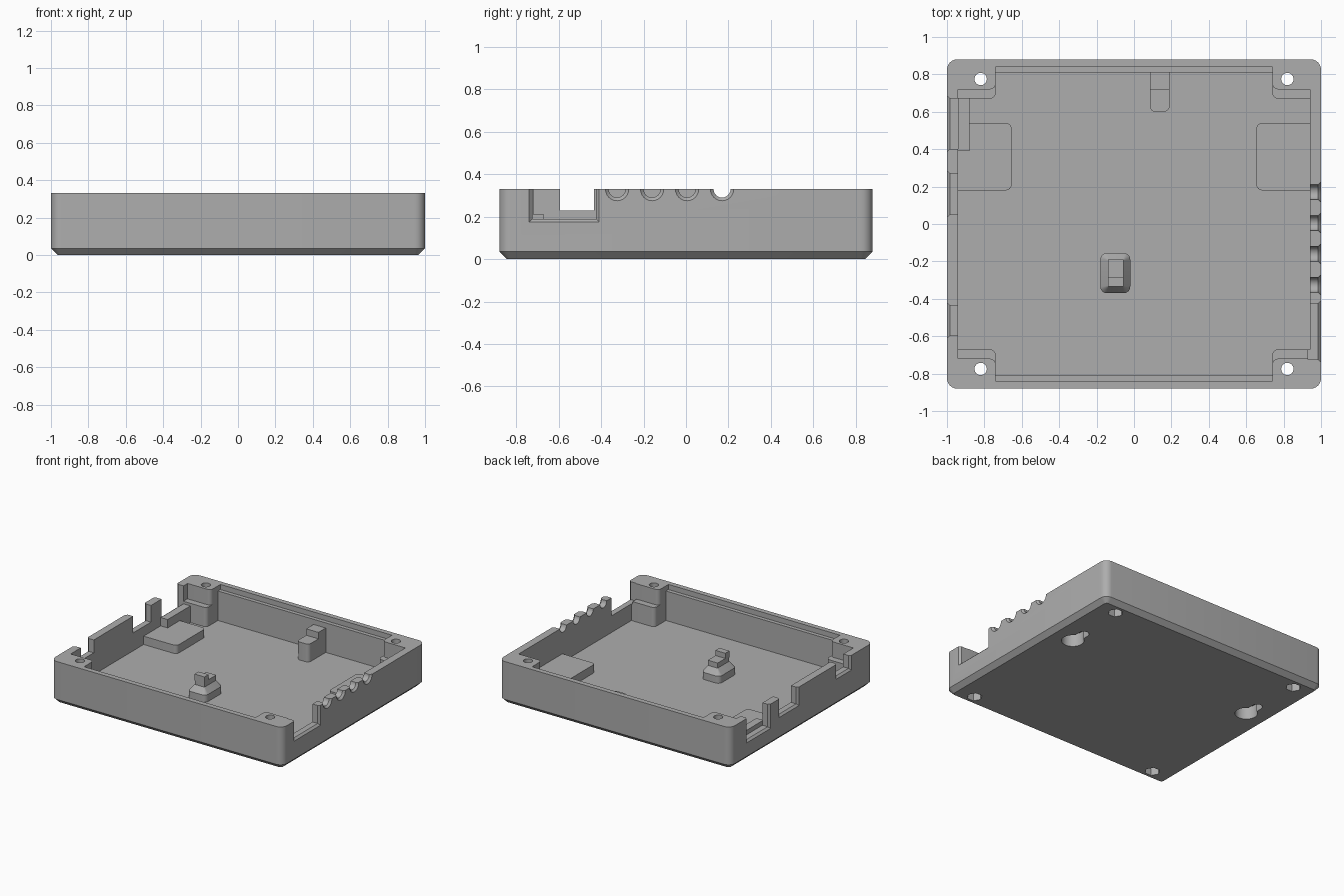
import bpy, bmesh, math

if "Cube" in bpy.data.objects:
    bpy.data.objects.remove(bpy.data.objects["Cube"], do_unlink=True)

grey = bpy.data.materials.new("light_grey")
grey.use_nodes = True
grey.diffuse_color = (0.42, 0.42, 0.42, 1)
grey.node_tree.nodes["Principled BSDF"].inputs["Base Color"].default_value = (0.42, 0.42, 0.42, 1)

TOP, FLOOR, OVER = 0.33, 0.06, 0.4


def loft(name, rings):
    """Closed solid through matching rings of points."""
    bm = bmesh.new()
    loops = [[bm.verts.new(p) for p in ring] for ring in rings]
    for a, b in zip(loops, loops[1:]):
        for i in range(len(a)):
            j = (i + 1) % len(a)
            bm.faces.new((a[i], a[j], b[j], b[i]))
    bm.faces.new(loops[0])
    bm.faces.new(loops[-1])
    bmesh.ops.recalc_face_normals(bm, faces=bm.faces)
    mesh = bpy.data.meshes.new(name)
    bm.to_mesh(mesh)
    bm.free()
    mesh.materials.append(grey)
    ob = bpy.data.objects.new(name, mesh)
    bpy.context.collection.objects.link(ob)
    return ob


def arc(cx, cy, r, start, end, n=6):
    angles = [math.radians(start + (end - start) * i / n) for i in range(n + 1)]
    return [(cx + r * math.cos(a), cy + r * math.sin(a)) for a in angles]


def rounded(x0, x1, y0, y1, r):
    return (arc(x1 - r, y1 - r, r, 0, 90) + arc(x0 + r, y1 - r, r, 90, 180)
            + arc(x0 + r, y0 + r, r, 180, 270) + arc(x1 - r, y0 + r, r, 270, 360))


def rect(x0, x1, y0, y1):
    return [(x0, y0), (x1, y0), (x1, y1), (x0, y1)]


def at(points, z):
    return [(x, y, z) for x, y in points]


def prism(name, points, z0, z1):
    return loft(name, [at(points, z0), at(points, z1)])


def circle(cx, cy, r, n=24):
    return arc(cx, cy, r, 0, 360 * (n - 1) / n, n - 1)


def cross(xs, ys, xp, yb, r=0.03):
    """Cavity outline leaving a rounded post in each corner."""
    quarter = [(xs, ys)] + arc(xp + r, ys + r, r, 270, 180) + [(xp, yb)]
    mirror = [(-x, y) for x, y in reversed(quarter)]
    half = quarter + mirror
    return half + [(-x, -y) for x, y in half]


def cut(target, cutters):
    """Subtract the cutters in turn and bake the result."""
    for c in cutters:
        c.hide_render = True
        mod = target.modifiers.new("cut", 'BOOLEAN')
        mod.operation, mod.solver, mod.object = 'DIFFERENCE', 'EXACT', c
    deps = bpy.context.evaluated_depsgraph_get()
    target.data = bpy.data.meshes.new_from_object(target.evaluated_get(deps))
    target.modifiers.clear()
    for c in cutters:
        bpy.data.objects.remove(c, do_unlink=True)


def notch(side, y0, y1, z0, flare=0.015):
    """Rectangular side opening, chamfered on the outside."""
    rings = []
    for x, g in ((0.93, 0), (1 - flare, 0), (1 + flare, 2 * flare)):
        rings.append([(side * x, y, z) for y, z in rect(y0 - g, y1 + g, z0 - g, OVER)])
    return loft("notch_cutter", rings)


def cable_notch(y):
    """Half-round side opening, chamfered on the outside."""
    rings = []
    for x, r in ((0.93, 0.04), (0.985, 0.04), (1.015, 0.07)):
        rings.append([(x, a, b) for a, b in circle(y, TOP, r)])
    return loft("cable_cutter", rings)


def keyhole(side):
    x, y = side * 0.8, 0.28
    return [prism("keyhole_cutter", circle(x, y, 0.08), -0.1, 0.1),
            prism("keyslot_cutter", arc(x, 0.4, 0.038, 0, 180, 10)
                  + [(x - 0.038, y), (x + 0.038, y)], -0.1, 0.099)]


# Outer tray with chamfered underside
tray = loft("tray", [at(rounded(-0.965, 0.965, -0.845, 0.845, 0.02), 0),
                     at(rounded(-1, 1, -0.88, 0.88, 0.055), 0.035),
                     at(rounded(-1, 1, -0.88, 0.88, 0.055), TOP)])

# Cavity, board ledge on the corner posts, and lid lip on front and back
cutters = [prism("cavity_cutter", cross(0.94, 0.67, 0.74, 0.81), FLOOR, OVER),
           prism("ledge_cutter", cross(0.94, 0.72, 0.74, 0.81), 0.21, OVER),
           prism("lip_cutter", rect(-0.74, 0.74, -0.84, 0.84), 0.29, OVER)]

# Side openings
cutters += [notch(1, -0.725, -0.425, 0.19),
            notch(-1, 0.4, 0.67, 0.155),
            notch(-1, 0.05, 0.27, 0.2),
            notch(-1, -0.595, -0.435, 0.23)]
cutters += [cable_notch(y) for y in (-0.325, -0.16, 0.005, 0.17)]

# Corner screw holes with hexagonal nut pockets
for sx in (-1, 1):
    for sy in (-1, 1):
        x, y = sx * 0.82, sy * 0.775
        cutters.append(prism("screw_cutter", circle(x, y, 0.033), -0.1, OVER))
        cutters.append(prism("nut_cutter", circle(x, y, 0.055, 6), -0.1, 0.1))
for side in (-1, 1):
    cutters += keyhole(side)
cut(tray, cutters)

# Raised pads over the wall-mount keyholes
parts = [tray]
for side, label in ((1, "left"), (-1, "right")):
    x0, x1 = sorted((side * 0.655, side * 0.975))
    pad = prism(label + "_keyhole_pad", rounded(x0, x1, 0.18, 0.54, 0.03), 0.05, 0.125)
    cut(pad, keyhole(side))
    parts.append(pad)

# Connector ledge behind the large side opening
parts.append(prism("connector_ledge", rect(-0.94, -0.88, 0.39, 0.72), 0.05, 0.19))

# Board support against the back wall
parts.append(prism("back_support", arc(0.16, 0.63, 0.03, 270, 360) + [(0.19, 0.82), (0.085, 0.82)]
                   + arc(0.115, 0.63, 0.03, 180, 270), 0.05, 0.2))
parts.append(prism("back_support_stop", rect(0.085, 0.19, 0.72, 0.82), 0.19, 0.25))

# Free-standing board support with tapered neck
foot = rounded(-0.18, -0.02, -0.37, -0.155, 0.035)
neck = rounded(-0.14, -0.055, -0.335, -0.19, 0.004)
parts.append(loft("centre_support", [at(foot, 0.05), at(foot, 0.115), at(neck, 0.16), at(neck, 0.2)]))
parts.append(prism("centre_support_stop", rect(-0.14, -0.055, -0.335, -0.285), 0.19, 0.24))

# Smooth the rounded corners, keep edges crisp
bpy.ops.object.select_all(action='DESELECT')
for ob in parts:
    ob.select_set(True)
bpy.context.view_layer.objects.active = tray
bpy.ops.object.shade_smooth_by_angle(angle=math.radians(30))
